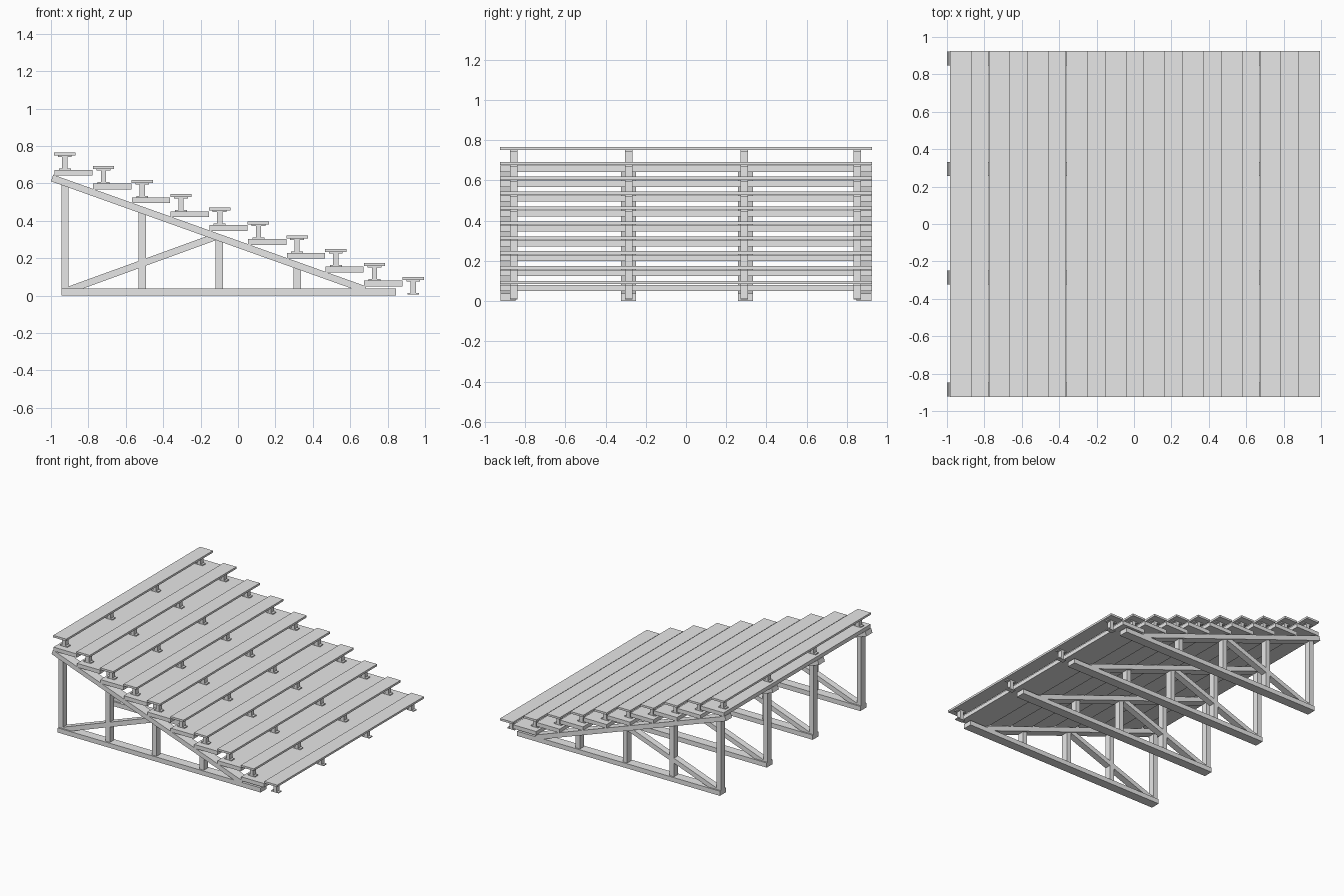
import bpy
import math
from mathutils import Matrix, Vector

cube = bpy.data.objects.get("Cube")
if cube:
    bpy.data.objects.remove(cube, do_unlink=True)

grey = bpy.data.materials.new("light grey")
grey.use_nodes = True
colour = (0.8, 0.8, 0.8, 1)
grey.diffuse_color = colour
grey.node_tree.nodes["Principled BSDF"].inputs["Base Color"].default_value = colour


def box(name, x0, x1, y, width, z0, z1):
    """Upright box between two x and two z values, centred on y."""
    bpy.ops.mesh.primitive_cube_add(size=1)
    ob = bpy.context.object
    ob.name = name
    ob.data.transform(Matrix.Diagonal((x1 - x0, width, z1 - z0, 1)))
    ob.location = ((x0 + x1) / 2, y, (z0 + z1) / 2)
    ob.data.materials.append(grey)
    return ob


def strut(name, start, end, y, width, thick):
    """Sloping bar whose centre line joins two (x, z) points."""
    a, b = Vector(start), Vector(end)
    half = (b - a).length / 2
    ob = box(name, -half, half, y, width, -thick / 2, thick / 2)
    mid = (a + b) / 2
    ob.location = (mid.x, y, mid.y)
    ob.rotation_euler.y = -math.atan2(b.y - a.y, b.x - a.x)


ROWS = 10
RUN, DROP = 0.207, 0.074
LENGTH = 1.85
BEAM = 0.075
POST = 0.052
THICK = 0.037
SUPPORT_Y = (-0.855, -0.285, 0.29, 0.85)
TRUSS_Y = (-0.885, -0.285, 0.295, 0.885)

# Rows of seats, foot boards and seat brackets
for i in range(ROWS):
    x = -0.926 + i * RUN
    top = 0.766 - i * DROP
    box("seat", x - 0.057, x + 0.057, 0, LENGTH, top - 0.016, top)
    floor = top - 0.093
    if i < ROWS - 1:
        left = x - 0.055
        box("foot_board", left, left + 0.204, 0, LENGTH, floor - 0.031, floor)
    for y in SUPPORT_Y:
        box("bracket_base", x - 0.032, x + 0.032, y, 0.037, floor, floor + 0.008)
        box("bracket_stem", x - 0.014, x + 0.014, y, 0.037, floor + 0.008, top - 0.024)
        box("bracket_top", x - 0.037, x + 0.037, y, 0.037, top - 0.024, top - 0.016)

# Triangular support frames
for y in TRUSS_Y:
    box("bottom_beam", -0.945, 0.845, y, BEAM, 0, THICK)
    strut("sloping_beam", (-0.994, 0.629), (0.68, 0.032), y, BEAM, THICK)
    strut("diagonal_brace", (-0.91, 0.028), (-0.12, 0.315), y, POST, THICK)
    for x in (-0.926, -0.512, -0.1, 0.317):
        height = 0.629 - (x + 0.994) * DROP / RUN
        box("post", x - 0.019, x + 0.019, y, POST, THICK, height)
